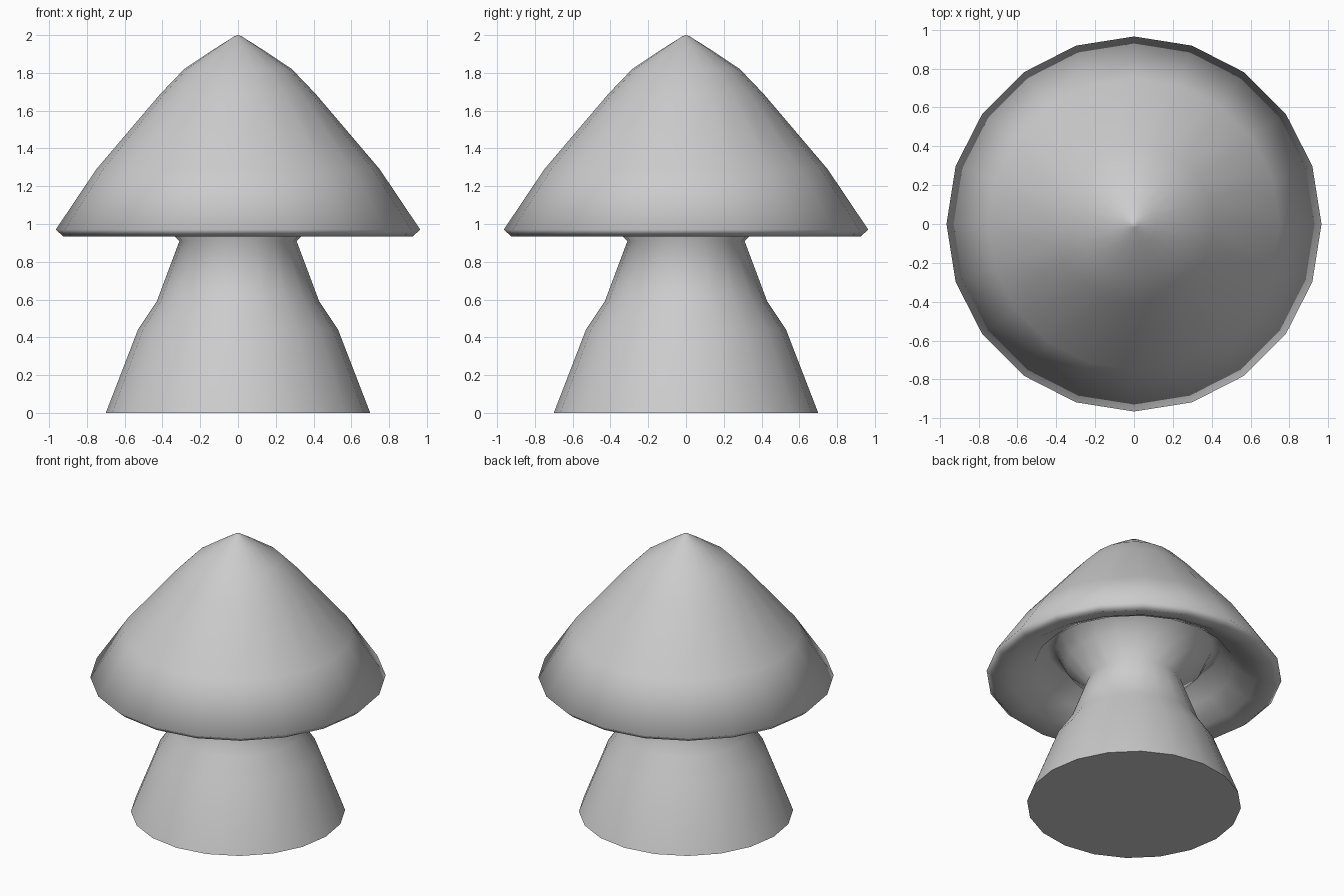
import bpy, bmesh, math

if "Cube" in bpy.data.objects:
    bpy.data.objects.remove(bpy.data.objects["Cube"])

SIDES = 20


def lathe(name, profile, angle):
    """Revolve (radius, height) points around z; radius 0 makes a pole."""
    bm = bmesh.new()
    rings = []
    for r, z in profile:
        n = 1 if r == 0 else SIDES
        rings.append([bm.verts.new((r * math.cos(math.tau * i / SIDES),
                                    r * math.sin(math.tau * i / SIDES), z)) for i in range(n)])
    for a, b in zip(rings, rings[1:]):
        for i in range(SIDES):
            j = (i + 1) % SIDES
            bm.faces.new([a[i], a[j], b[j], b[i]] if len(b) > 1 else [a[i], a[j], b[0]])
    bm.faces.new(rings[0][::-1])
    bmesh.ops.recalc_face_normals(bm, faces=bm.faces[:])
    mesh = bpy.data.meshes.new(name)
    bm.to_mesh(mesh)
    bm.free()
    obj = bpy.data.objects.new(name, mesh)
    bpy.context.collection.objects.link(obj)
    bpy.ops.object.select_all(action='DESELECT')
    obj.select_set(True)
    bpy.context.view_layer.objects.active = obj
    bpy.ops.object.shade_smooth_by_angle(angle=math.radians(angle))
    return obj


# One continuous skin: stem, pinched neck, hollow gills, rim and pointed cap
lathe("mushroom", [
    (0.70, 0.00), (0.53, 0.44), (0.43, 0.59), (0.31, 0.91),   # stem
    (0.45, 1.05), (0.51, 1.17), (0.57, 1.18), (0.65, 1.05),   # flare and hollow
    (0.80, 0.97), (0.925, 0.935), (0.965, 0.97),              # underside and rim
    (0.75, 1.29), (0.41, 1.69), (0.285, 1.82),                # cap slope
    (0.12, 1.93), (0.02, 1.993), (0, 2.00)], 85)              # tip
